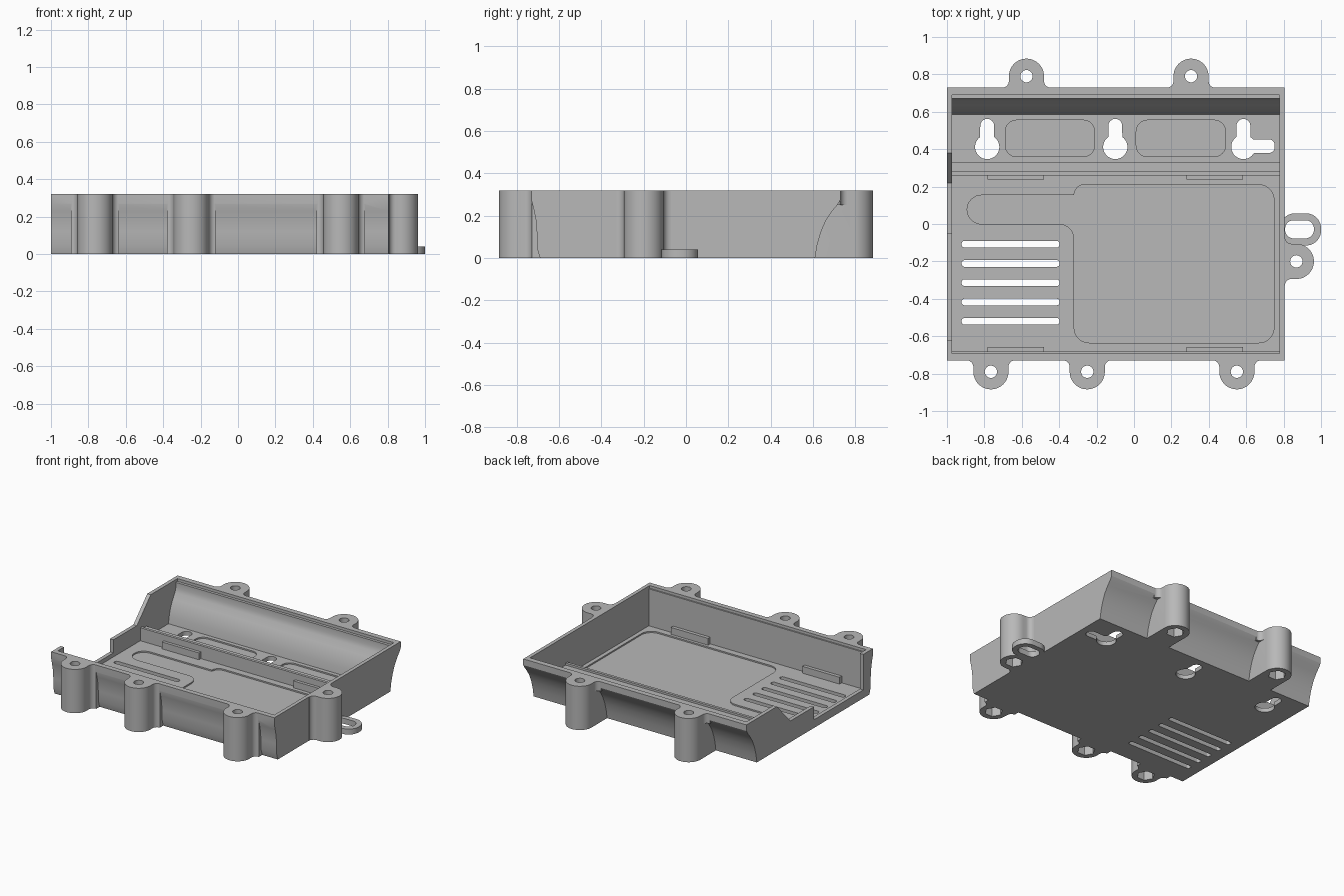
import bpy, bmesh
from math import pi, sin, cos, radians
from mathutils import Vector

if "Cube" in bpy.data.objects:
    bpy.data.objects.remove(bpy.data.objects["Cube"])

GREY = (0.48, 0.48, 0.48, 1)
mat = bpy.data.materials.new("plastic grey")
mat.use_nodes = True
mat.diffuse_color = GREY
mat.node_tree.nodes["Principled BSDF"].inputs["Base Color"].default_value = GREY

H, FLOOR = 0.32, 0.03            # rim height, floor thickness
LEFT, RIGHT, EDGE = -1.0, 0.805, 0.73


def prism(name, pts, lo, hi, axis="z"):
    """Extrude a flat outline along z (points x,y) or along x (points y,z)."""
    place = (lambda p, t: (p[0], p[1], t)) if axis == "z" else (lambda p, t: (t, p[0], p[1]))
    bm = bmesh.new()
    a = [bm.verts.new(place(p, lo)) for p in pts]
    b = [bm.verts.new(place(p, hi)) for p in pts]
    bm.faces.new(a)
    bm.faces.new(b)
    for i in range(len(pts)):
        j = (i + 1) % len(pts)
        bm.faces.new((a[i], a[j], b[j], b[i]))
    bmesh.ops.recalc_face_normals(bm, faces=bm.faces)
    me = bpy.data.meshes.new(name)
    bm.to_mesh(me)
    bm.free()
    ob = bpy.data.objects.new(name, me)
    bpy.context.collection.objects.link(ob)
    me.materials.append(mat)
    return ob


def arc(cx, cy, r, a0, a1, n=10):
    return [(cx + r * cos(radians(a0 + (a1 - a0) * i / n)),
             cy + r * sin(radians(a0 + (a1 - a0) * i / n))) for i in range(n + 1)]


def circle(cx, cy, r, n=32):
    return arc(cx, cy, r, 0, 360 - 360 / n, n - 1)


def rect(x0, x1, y0, y1, r=0):
    if not r:
        return [(x0, y0), (x1, y0), (x1, y1), (x0, y1)]
    return (arc(x0 + r, y0 + r, r, 180, 270) + arc(x1 - r, y0 + r, r, 270, 360)
            + arc(x1 - r, y1 - r, r, 0, 90) + arc(x0 + r, y1 - r, r, 90, 180))


def boolean(target, other, op="DIFFERENCE"):
    m = target.modifiers.new("bool", "BOOLEAN")
    m.operation, m.object, m.solver = op, other, "EXACT"
    bpy.context.view_layer.objects.active = target
    bpy.ops.object.modifier_apply(modifier=m.name)
    bpy.data.objects.remove(other)


def cut(target, pts, lo, hi, axis="z"):
    boolean(target, prism("cutter", pts, lo, hi, axis))


def add(target, pts, lo, hi, axis="z"):
    boolean(target, prism("addition", pts, lo, hi, axis), "UNION")


# Shell: side profile with a gently waved front and a concave back
outer = [(-EDGE, H), (-0.73, 0.27), (-0.72, 0.23), (-0.71, 0.18), (-0.705, 0.12), (-0.705, 0.05),
         (-0.69, 0), (0.61, 0), (0.62, 0.06), (0.637, 0.12), (0.66, 0.175), (0.69, 0.22),
         (0.715, 0.25), (EDGE, 0.275), (EDGE, H)]
shell = prism("enclosure_shell", outer, LEFT, RIGHT, "x")

# Screw posts: centre and outward direction
POST_R = 0.094
posts = [(-0.575, 0.79, 90), (0.305, 0.79, 90), (0.868, -0.2, 0),
         (-0.765, -0.79, 270), (-0.25, -0.79, 270), (0.55, -0.79, 270)]
for x, y, ang in posts:
    out = Vector((cos(radians(ang)), sin(radians(ang))))
    side = Vector((-out.y, out.x))
    centre = Vector((x, y))

    def outline(pts):
        return [tuple(centre + out * u + side * v) for u, v in pts]

    add(shell, outline([(-0.2, -POST_R)] + arc(0, 0, POST_R, -90, 90, 24) + [(-0.2, POST_R)]), 0, H)
    # Fillets where the post meets the wall
    fr, wall = 0.035, -0.061
    flare = arc(wall + fr, POST_R + fr, fr, 270, 180, 6)
    flare = flare + [(-0.12, POST_R + fr), (-0.12, -POST_R - fr)] + [(u, -v) for u, v in flare[::-1]]
    add(shell, outline(flare), 0.25 if ang == 90 else 0, H)

# Cavity with a stepped rim
inner = [(-0.682, FLOOR), (0.585, FLOOR), (0.593, 0.08), (0.61, 0.14), (0.635, 0.19), (0.66, 0.23),
         (0.67, 0.26), (0.67, 0.3), (0.69, 0.3), (0.69, 0.4), (-0.692, 0.4), (-0.692, 0.3),
         (-0.682, 0.3)]
cut(shell, inner, -0.972, 0.778, "x")

# Cutaway in the left end wall
notch = [(-0.62, 0.06), (-0.05, 0.06), (-0.05, 0.155), (0.22, 0.155), (0.38, H), (0.38, 0.4), (-0.62, 0.4)]
cut(shell, notch, -1.1, -0.965, "x")

# Screw holes and hexagonal nut pockets
for x, y, ang in posts:
    cut(shell, circle(x, y, 0.033, 24), -0.1, 0.5)
    cut(shell, circle(x, y, 0.06, 6), -0.1, 0.1)

# Shallow floor recesses
DEEP = FLOOR - 0.01
tray = (arc(-0.815, 0.077, 0.077, 90, 270, 16) + arc(-0.4, -0.08, 0.08, 90, 0)
        + arc(-0.24, -0.555, 0.08, 180, 270) + arc(0.668, -0.555, 0.08, 270, 360)
        + arc(0.668, 0.13, 0.08, 0, 90) + arc(-0.265, 0.155, 0.055, 90, 180))
cut(shell, tray, DEEP, 0.1)
for x in (-0.688, 0.012):
    cut(shell, rect(x, x + 0.477, 0.36, 0.555, 0.06), DEEP, 0.1)

# Ventilation slots
for i in range(5):
    y = -0.108 - i * 0.103
    cut(shell, rect(-0.922, -0.398, y - 0.018, y + 0.018, 0.017), -0.1, 0.1)

# Keyhole hangers
for x in (-0.785, -0.1, 0.585):
    key = arc(x, 0.412, 0.065, 125, 415, 28) + arc(x, 0.525, 0.037, 0, 180, 12)
    cut(shell, key, -0.1, 0.1)
cut(shell, rect(0.6, 0.752, 0.38, 0.452, 0.03), -0.1, 0.1)

# Divider between the rear channel and the main bay
divider = prism("divider", [(0.26, 0.02), (0.26, 0.125), (0.28, 0.125), (0.28, 0.11), (0.33, 0.11),
                            (0.33, 0.02)], -0.975, 0.785, "x")

# Locating tabs on the divider and the front wall
parts = [shell, divider]
for label, x in (("right", -0.782), ("left", 0.282)):
    parts.append(prism("rear_tab_" + label, rect(x, x + 0.3, 0.238, 0.265), 0.02, 0.08))
    parts.append(prism("front_tab_" + label, rect(x, x + 0.3, -0.69, -0.657), 0.02, 0.08))

# Cable tie loop on the left end
loop = prism("tie_loop", rect(0.78, 1.0, -0.115, 0.057, 0.08), 0, 0.04)
cut(loop, rect(0.808, 0.962, -0.077, 0.02, 0.045), -0.1, 0.1)
parts.append(loop)

bpy.ops.object.select_all(action="DESELECT")
for ob in parts:
    ob.select_set(True)
bpy.context.view_layer.objects.active = shell
bpy.ops.object.shade_smooth_by_angle(angle=radians(30))
